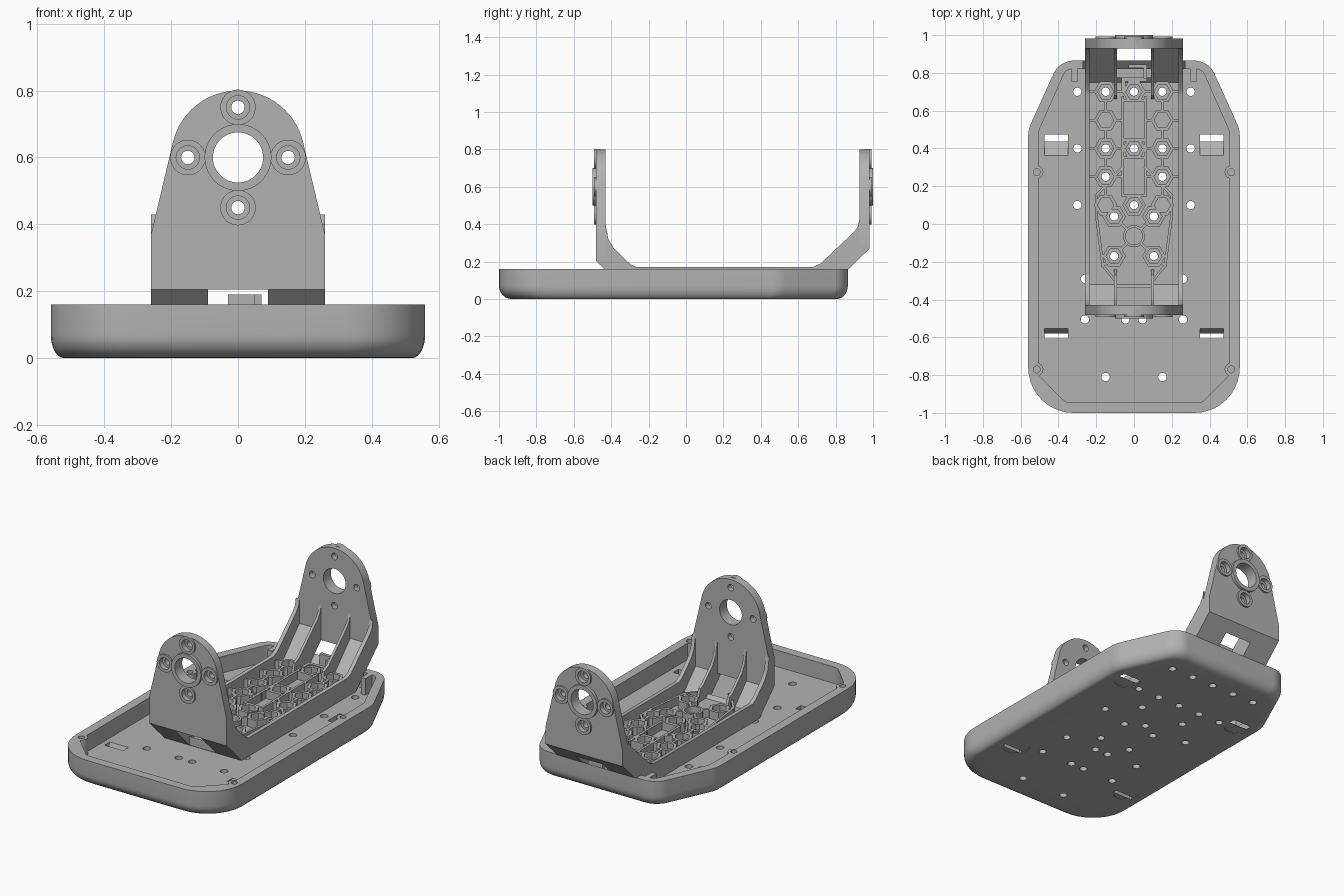
import bpy, bmesh
from math import pi, cos, sin, tan, atan2
from mathutils import Vector

if "Cube" in bpy.data.objects:
    bpy.data.objects.remove(bpy.data.objects["Cube"])

grey = bpy.data.materials.new("plain grey")
grey.use_nodes = True
GREY = (0.45, 0.45, 0.45, 1)
grey.diffuse_color = GREY
grey.node_tree.nodes["Principled BSDF"].inputs["Base Color"].default_value = GREY


def place(axis, u, v, w):
    return {"x": (w, u, v), "y": (u, w, v), "z": (u, v, w)}[axis]


def finish(name, bm):
    bmesh.ops.recalc_face_normals(bm, faces=bm.faces)
    mesh = bpy.data.meshes.new(name)
    bm.to_mesh(mesh)
    bm.free()
    mesh.materials.append(grey)
    obj = bpy.data.objects.new(name, mesh)
    bpy.context.collection.objects.link(obj)
    return obj


def solid(name, pieces):
    """Closed prisms, each given as (outline, axis, start, end)."""
    bm = bmesh.new()
    for outline, axis, a, b in pieces:
        lo, hi = ([bm.verts.new(place(axis, u, v, w)) for u, v in outline] for w in (a, b))
        bm.faces.new(lo)
        bm.faces.new(hi)
        for i in range(len(lo)):
            j = (i + 1) % len(lo)
            bm.faces.new((lo[i], lo[j], hi[j], hi[i]))
    return finish(name, bm)


def carve(obj, pieces, op="DIFFERENCE"):
    tool = solid("cutter", pieces)
    tool.hide_render = True
    mod = obj.modifiers.new("carve", "BOOLEAN")
    mod.operation, mod.object, mod.solver, mod.use_self = op, tool, "EXACT", True
    bpy.ops.object.select_all(action="DESELECT")
    bpy.context.view_layer.objects.active = obj
    obj.select_set(True)
    bpy.ops.object.modifier_apply(modifier=mod.name)
    bpy.data.objects.remove(tool)


def ring(x, y, r, n=28):
    return [(x + r * cos(2 * pi * i / n), y + r * sin(2 * pi * i / n)) for i in range(n)]


def rect(x0, x1, y0, y1):
    return [(x0, y0), (x1, y0), (x1, y1), (x0, y1)]


def wall(p, q, t=0.014):
    p, q = Vector(p), Vector(q)
    d = (q - p).normalized() * t / 2
    n = Vector((-d.y, d.x))
    return [tuple(c) for c in (p - d + n, p - d - n, q + d - n, q + d + n)]


def rounded(half, n=10):
    """Symmetric outline from right-hand corners (x, y, radius)."""
    pts = half + [(-x, y, r) for x, y, r in reversed(half)]
    out = []
    for i, (x, y, r) in enumerate(pts):
        p = Vector((x, y))
        d1 = (Vector(pts[i - 1][:2]) - p).normalized()
        d2 = (Vector(pts[(i + 1) % len(pts)][:2]) - p).normalized()
        phi = d1.angle(d2)
        c = p + (d1 + d2).normalized() * r / sin(phi / 2)
        a, b = p + d1 * r / tan(phi / 2) - c, p + d2 * r / tan(phi / 2) - c
        turn = atan2(a.x * b.y - a.y * b.x, a.dot(b))
        start = atan2(a.y, a.x)
        out += [(c.x + r * cos(start + turn * k / n), c.y + r * sin(start + turn * k / n))
                for k in range(n + 1)]
    return out


def both(points):
    return [(s * x, y) for x, y in points for s in ((1, -1) if x else (1,))]


FLOOR, RIM = 0.06, 0.16

# Bolt holes shared by the tray and the bracket base
boss_spots = both([(0.15, 0.7), (0, 0.7), (0.15, 0.4), (0, 0.4), (0.15, 0.25),
                   (0, 0.1), (0.105, 0.04), (0.105, -0.17)])
blind_spots = both([(0.15, 0.55), (0.15, 0.1)])
floor_spots = both([(0.3, 0.7), (0.3, 0.4), (0.3, 0.1), (0.26, -0.29), (0.045, -0.29),
                    (0.26, -0.505), (0.045, -0.505), (0.15, -0.81)])
bolt_holes = [(ring(x, y, 0.022, 20), "z", -0.1, 0.3) for x, y in boss_spots]

# Tray body with a rounded lower edge
outer = rounded([(0.56, -1, 0.24), (0.56, 0.5, 0.15), (0.395, 0.865, 0.12)])
bm = bmesh.new()
loops = []
for k in range(8):
    a = pi / 2 * k / 7
    f, z = 1 - 0.07 * (1 - sin(a)), 0.07 * (1 - cos(a))
    loops.append([bm.verts.new((x * f, y * f, z)) for x, y in outer])
loops.append([bm.verts.new((x, y, RIM)) for x, y in outer])
for lo, hi in zip(loops, loops[1:]):
    for i in range(len(lo)):
        j = (i + 1) % len(lo)
        bm.faces.new((lo[i], lo[j], hi[j], hi[i]))
bm.faces.new(loops[0])
bm.faces.new(loops[-1])
tray = finish("tray", bm)

inner = rounded([(0.36, -0.945, 0.05), (0.505, -0.8, 0.05), (0.505, 0.49, 0.1), (0.36, 0.82, 0.05)])
carve(tray, [(inner, "z", FLOOR, 0.3)])

# Screw posts in the rim and cheeks beside the rear notch
posts = both([(0.515, 0.275), (0.515, -0.77)])
carve(tray, [(ring(x, y, 0.035), "z", 0.05, RIM) for x, y in posts]
      + [(rect(min(s * 0.3, s * 0.33), max(s * 0.3, s * 0.33), 0.755, 0.84), "z", 0.05, RIM)
         for s in (1, -1)], "UNION")
notch = [(0.765, FLOOR), (1.0, 0.29), (0.7, 0.29), (0.7, FLOOR)]
carve(tray, [(notch, "x", -0.27, 0.27)])

# Floor holes, screw holes and ramped strap slots
cuts = bolt_holes + [(ring(x, y, 0.022, 20), "z", -0.1, 0.1) for x, y in floor_spots]
cuts += [(ring(x, y, 0.018, 20), "z", 0.08, 0.3) for x, y in posts]
for x0, x1 in ((0.35, 0.475), (-0.475, -0.35)):
    cuts.append(([(0.35, FLOOR + 0.01), (0.455, -0.01), (0.475, -0.01), (0.475, FLOOR + 0.01)], "x", x0, x1))
    cuts.append(([(-0.55, FLOOR + 0.01), (-0.585, -0.01), (-0.605, -0.01), (-0.605, FLOOR + 0.01)], "x", x0, x1))
carve(tray, cuts)
carve(tray, [(ring(x, y, 0.075), "z", -0.02, 0.004) for x, y in both([(0.41, 0.43), (0.41, -0.56)])])

# Bracket base: flat plate with a slope at each end
under = [(-0.482, 0.205), (-0.337, FLOOR), (0.765, FLOOR), (0.982, 0.27)]
base = solid("bracket_base", [(under + [(0.928, 0.28), (0.75, 0.095), (-0.32, 0.095), (-0.43, 0.21)],
                               "x", -0.26, 0.26)])
carve(base, bolt_holes + [(rect(-0.09, 0.09, 0.775, 0.928), "z", 0, 0.5),
                          (rect(-0.09, 0.09, -0.5, -0.34), "z", 0, 0.5)])

# Side ribs and inner gussets
rear_curve = [(0.928, 0.43), (0.92, 0.39), (0.9, 0.36), (0.72, 0.19), (0.68, 0.172)]
front_curve = [(-0.27, 0.172), (-0.3, 0.188), (-0.385, 0.27), (-0.415, 0.32), (-0.43, 0.4)]
rib = under + [(0.928, 0.27)] + rear_curve + front_curve + [(-0.43, 0.205)]
rear_gusset = [(0.66, 0.09), (0.745, 0.09), (0.928, 0.275)] + rear_curve
front_gusset = front_curve + [(-0.43, 0.205), (-0.32, 0.09), (-0.24, 0.09)]
for label, s in (("left", 1), ("right", -1)):
    solid(label + "_side_rib", [(rib, "x", s * 0.236, s * 0.26)])
    solid(label + "_gussets", [(g, "x", s * 0.09, s * 0.106) for g in (rear_gusset, front_gusset)])

# Raised lattice of hexagonal nut pockets and stiffening walls
TOP = 0.145
walls = []
for s in (1, -1):
    frame = [(0.06, 0.3), (0.2, 0.15), (0.2, 0.05), (0.165, -0.22), (0.1, -0.3)]
    walls += [((s * a[0], a[1]), (s * b[0], b[1])) for a, b in zip(frame, frame[1:])]
    walls += [((s * 0.06, 0.15), (s * 0.06, 0.67)), ((s * 0.15, 0.1), (s * 0.15, 0.7)),
              ((0, -0.065), (s * 0.105, 0.04)), ((0, -0.065), (s * 0.105, -0.17)),
              ((s * 0.105, 0.04), (s * 0.15, 0.1)), ((s * 0.105, -0.17), (s * 0.165, -0.22))]
walls += [((-0.24, y), (0.24, y)) for y in (0.7, 0.4)]
walls += [((-0.06, y), (0.06, y)) for y in (0.655, 0.445, 0.35, 0.15)]
walls += [((s * 0.06, y), (s * 0.24, y)) for y in (0.55, 0.25) for s in (1, -1)]
spots = boss_spots + blind_spots
lattice = solid("nut_lattice", [(wall(p, q), "z", 0.085, TOP) for p, q in walls]
                + [(ring(x, y, 0.062, 6), "z", 0.085, TOP) for x, y in spots]
                + [(ring(0, -0.065, 0.058), "z", 0.085, TOP)])
carve(lattice, [(ring(x, y, 0.043, 6), "z", 0.105, 0.3) for x, y in spots]
      + [(ring(0, -0.065, 0.045), "z", 0.105, 0.3)])
carve(lattice, bolt_holes)

# Cable clip by the rear window
solid("cable_clip", [(rect(-0.065, 0.07, 0.755, 0.775), "z", 0.085, 0.15),
                     (rect(-0.03, 0.07, 0.825, 0.845), "z", 0.085, 0.19),
                     (rect(0.05, 0.07, 0.77, 0.83), "z", 0.085, 0.19),
                     (rect(-0.065, -0.045, 0.7, 0.76), "z", 0.085, 0.15)])

# Uprights with a bearing ring and four counterbored screw bosses
HUB = 0.6
arc = [(0.2 * cos(a), HUB + 0.2 * sin(a)) for a in (0.23 + (pi - 0.46) * k / 28 for k in range(29))]
screws = [(0, 0.75), (0, 0.45), (0.15, HUB), (-0.15, HUB)]
for name, inside, face, out, bottom in (("front_upright", -0.43, -0.482, -1, 0.205),
                                        ("rear_upright", 0.928, 0.982, 1, 0.27)):
    outline = [(-0.26, bottom), (0.26, bottom), (0.26, 0.37)] + arc + [(-0.26, 0.37)]
    upright = solid(name, [(outline, "y", inside, face)])
    mid = (inside + face) / 2
    carve(upright, [(ring(0, HUB, 0.1, 48), "y", mid, face + out * 0.018)]
          + [(ring(x, z, 0.053, 36), "y", mid, face + out * 0.01) for x, z in screws], "UNION")
    carve(upright, [(ring(0, HUB, 0.075, 48), "y", inside - out * 0.1, face + out * 0.1)]
          + [(ring(x, z, 0.02), "y", inside - out * 0.1, face + out * 0.1) for x, z in screws])
    carve(upright, [(ring(x, z, 0.035), "y", face - out * 0.02, face + out * 0.1) for x, z in screws])

# Smooth the curved surfaces and keep the edges crisp
bpy.ops.object.select_all(action="DESELECT")
for obj in bpy.context.collection.objects:
    if obj.type == "MESH" and grey.name in obj.data.materials:
        obj.select_set(True)
        bpy.context.view_layer.objects.active = obj
bpy.ops.object.shade_smooth_by_angle(angle=pi / 7)
